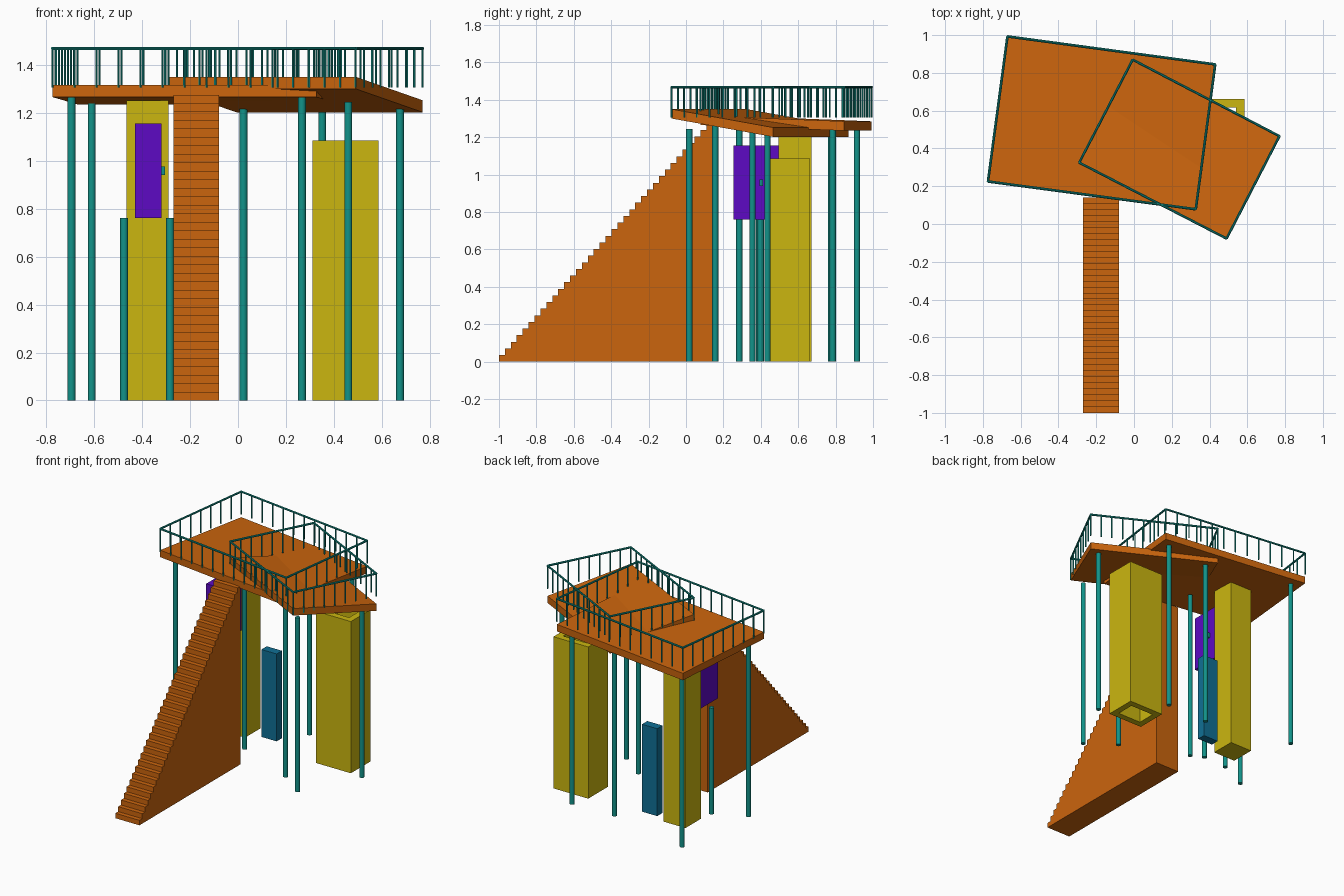
import bpy, bmesh
from mathutils import Vector

cube = bpy.data.objects.get("Cube")
if cube:
    bpy.data.objects.remove(cube, do_unlink=True)


def material(name, rgb):
    m = bpy.data.materials.new(name)
    m.use_nodes = True
    m.diffuse_color = (*rgb, 1)
    m.node_tree.nodes["Principled BSDF"].inputs["Base Color"].default_value = (*rgb, 1)
    return m


ORANGE = material("orange", (0.6, 0.13, 0.004))
YELLOW = material("yellow", (0.6, 0.47, 0.005))
TEAL = material("teal", (0.006, 0.29, 0.25))
BLUE = material("blue", (0.005, 0.16, 0.3))
PURPLE = material("purple", (0.11, 0.003, 0.55))


def finish(name, bm, mat):
    bmesh.ops.recalc_face_normals(bm, faces=bm.faces)
    me = bpy.data.meshes.new(name)
    bm.to_mesh(me)
    bm.free()
    me.materials.append(mat)
    ob = bpy.data.objects.new(name, me)
    bpy.context.scene.collection.objects.link(ob)
    return ob


def prism(bm, ring, offset):
    """Extrude a closed ring of points by an offset vector."""
    base = bm.faces.new([bm.verts.new(p) for p in ring])
    out = bmesh.ops.extrude_face_region(bm, geom=[base], use_keep_orig=True)
    top = [v for v in out["geom"] if isinstance(v, bmesh.types.BMVert)]
    bmesh.ops.translate(bm, verts=top, vec=offset)


def box(name, x, y, z, mat):
    bm = bmesh.new()
    ring = [(x[0], y[0], z[0]), (x[1], y[0], z[0]), (x[1], y[1], z[0]), (x[0], y[1], z[0])]
    prism(bm, ring, (0, 0, z[1] - z[0]))
    return finish(name, bm, mat)


def rod(bm, a, b, radius, sides):
    a, b = Vector(a), Vector(b)
    d = b - a
    made = bmesh.ops.create_cone(bm, cap_ends=True, segments=sides, radius1=radius,
                                 radius2=radius, depth=d.length)["verts"]
    bmesh.ops.rotate(bm, verts=made, matrix=Vector((0, 0, 1)).rotation_difference(d).to_matrix())
    bmesh.ops.translate(bm, verts=made, vec=(a + b) / 2)


def post(name, x, y, top):
    bm = bmesh.new()
    rod(bm, (x, y, 0), (x, y, top), 0.0165, 12)
    ob = finish(name, bm, TEAL)
    for p in ob.data.polygons:
        p.use_smooth = len(p.vertices) == 4
    ob.data.set_sharp_from_angle(angle=0.7)


def platform(name, corners, front_z, back_z, leg_top):
    """Sloping slab with a level railing and four inset legs.
    Corners run front left, front right, back right, back left."""
    c = [Vector((x, y, 0)) for x, y in corners]
    heights = (front_z, front_z, back_z, back_z)
    bm = bmesh.new()
    prism(bm, [p + Vector((0, 0, h)) for p, h in zip(c, heights)], (0, 0, -0.05))
    finish(name + "_deck", bm, ORANGE)

    bm = bmesh.new()
    for i in range(4):
        a, b = c[i], c[(i + 1) % 4]
        rod(bm, a + Vector((0, 0, 1.468)), b + Vector((0, 0, 1.468)), 0.007, 8)
        count = (12, 8)[i % 2]
        for k in range(count):
            p = a.lerp(b, k / count)
            rod(bm, p + Vector((0, 0, 1.305)), p + Vector((0, 0, 1.468)), 0.005, 6)
    finish(name + "_railing", bm, TEAL)

    for i in range(4):
        u = (c[(i + 1) % 4] - c[i]).normalized()
        v = (c[i - 1] - c[i]).normalized()
        p = c[i] + (u + v) * 0.07
        post(f"{name}_leg_{i + 1}", p.x, p.y, leg_top[i // 2])


# Two overlapping platforms
platform("large_platform", [(-0.773, 0.225), (0.327, 0.078), (0.43, 0.845), (-0.67, 0.993)],
         1.315, 1.285, (1.27, 1.245))
platform("small_platform", [(-0.29, 0.325), (0.49, -0.077), (0.77, 0.465), (-0.007, 0.87)],
         1.35, 1.252, (1.245, 1.215))

# Staircase as an extruded step profile
STEPS, Y0, Y1, TOP = 36, -1.0, 0.14, 1.275
profile = [(-0.27, Y1, 0), (-0.27, Y0, 0)]
for s in range(STEPS):
    z = TOP * (s + 1) / STEPS
    profile.append((-0.27, Y0 + (Y1 - Y0) * s / STEPS, z))
    profile.append((-0.27, Y0 + (Y1 - Y0) * (s + 1) / STEPS, z))
bm = bmesh.new()
prism(bm, profile, (0.19, 0, 0))
finish("staircase", bm, ORANGE)

# Solid tower, and a hollow shaft made of four walls around an open core
box("tower", (-0.465, -0.29), (0.495, 0.67), (0, 1.25), YELLOW)
bm = bmesh.new()
x0, x1, y0, y1, w, h = 0.31, 0.585, 0.44, 0.662, 0.045, 1.085
outer = [(x0, y0), (x1, y0), (x1, y1), (x0, y1)]
inner = [(x0 + w, y0 + w), (x1 - w, y0 + w), (x1 - w, y1 - w), (x0 + w, y1 - w)]
rings = [[bm.verts.new((*p, z)) for p in ring]
         for ring, z in ((outer, 0), (outer, h), (inner, h), (inner, 0))]
for r in range(4):
    a, b = rings[r], rings[(r + 1) % 4]
    for i in range(4):
        j = (i + 1) % 4
        bm.faces.new((a[i], a[j], b[j], b[i]))
finish("hollow_shaft", bm, YELLOW)

# Raised cabinet with a side handle, two short posts and a standing locker
box("cabinet", (-0.43, -0.32), (0.255, 0.495), (0.76, 1.155), PURPLE)
box("cabinet_handle", (-0.325, -0.305), (0.392, 0.412), (0.94, 0.975), TEAL)
post("short_post_right", -0.475, 0.39, 0.76)
post("short_post_left", -0.283, 0.4, 0.76)
box("locker", (-0.21, -0.09), (0.565, 0.625), (0, 0.625), BLUE)
